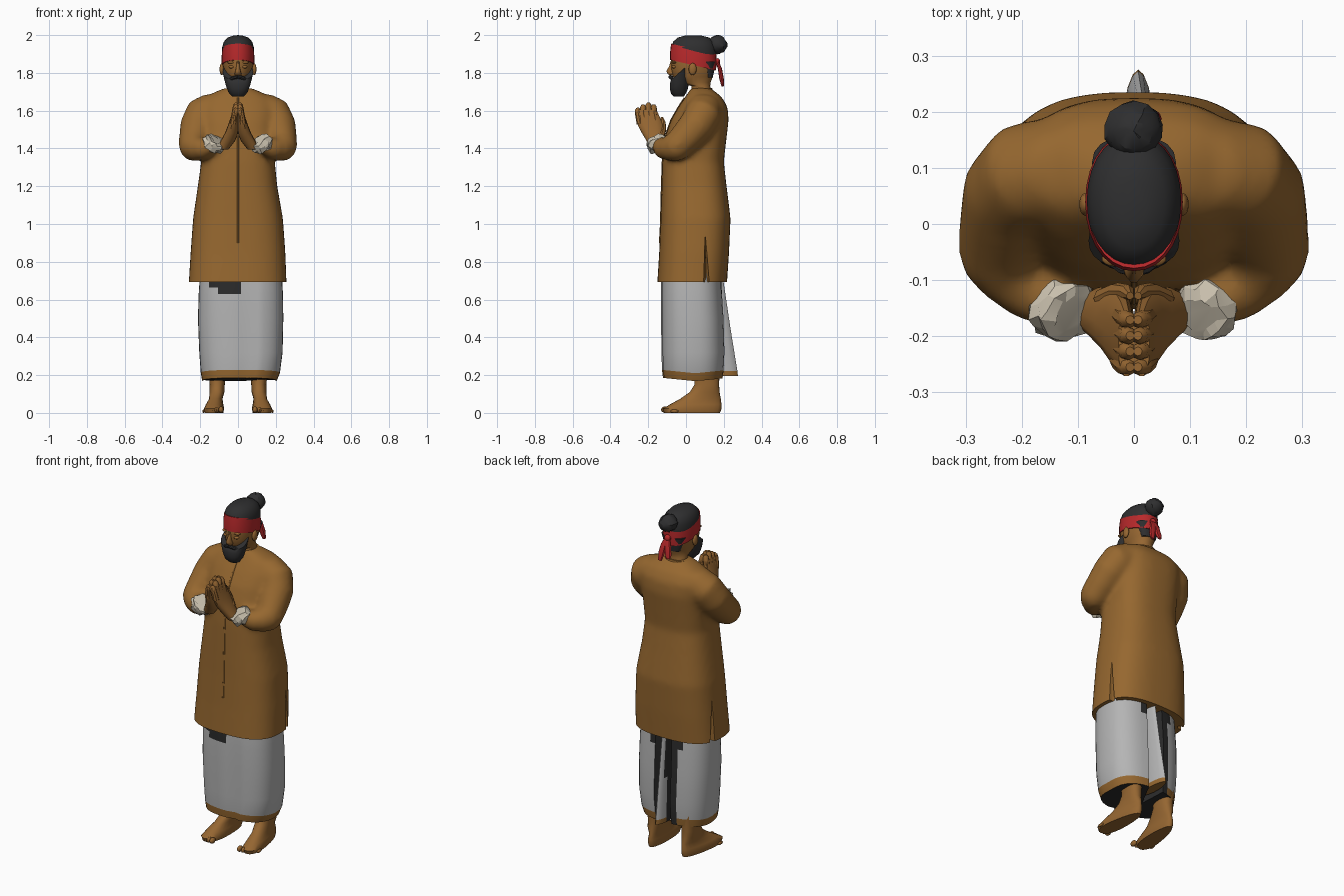
import bpy, bmesh, math, random
from mathutils import Vector, Matrix

random.seed(4)

def material(name, r, g, b):
    m = bpy.data.materials.new(name)
    m.diffuse_color = (r, g, b, 1)
    return m

OCHRE = material("ochre cloth", 0.305, 0.137, 0.029)
SKIN = material("brown skin", 0.30, 0.132, 0.031)
GREY = material("pale grey cloth", 0.46, 0.46, 0.46)
DARK = material("black hair", 0.028, 0.028, 0.029)
SHADE = material("dark lining", 0.024, 0.024, 0.024)
RED = material("red cloth", 0.48, 0.022, 0.024)
BEAD = material("ivory beads", 0.60, 0.54, 0.43)

def skin_rings(bm, rings):
    """Join rings of vertices into a closed skin with capped ends."""
    n = len(rings[0])
    for a, b in zip(rings, rings[1:]):
        for i in range(n):
            j = (i + 1) % n
            bm.faces.new((a[i], a[j], b[j], b[i]))
    bm.faces.new(rings[0][::-1])
    bm.faces.new(rings[-1])

def loft(bm, sections, n=24, power=2.3, side=1, shear=0.0, yref=0.0):
    """Stack rounded outlines; each section is z, x0, x1, y0, y1."""
    rings = []
    for z, x0, x1, y0, y1 in sections:
        ring = []
        for i in range(n):
            t = 2 * math.pi * i / n
            c, s = math.cos(t), math.sin(t)
            px = math.copysign(abs(c) ** (2 / power), c)
            py = math.copysign(abs(s) ** (2 / power), s)
            x = (x0 + x1) / 2 + px * (x1 - x0) / 2
            y = (y0 + y1) / 2 + py * (y1 - y0) / 2
            ring.append(bm.verts.new((side * x, y, z + shear * (y - yref))))
        rings.append(ring)
    skin_rings(bm, rings)
    return rings

def tube(bm, path, n=10, side=1, flat=1.0):
    """Round tube along x, y, z, radius points."""
    pts = [Vector((side * p[0], p[1], p[2])) for p in path]
    u = Vector((1, 0.02, 0.03))
    rings = []
    for i, p in enumerate(pts):
        t = (pts[min(i + 1, len(pts) - 1)] - pts[max(i - 1, 0)]).normalized()
        u = (u - t * u.dot(t)).normalized()
        v = t.cross(u)
        r = path[i][3]
        rings.append([bm.verts.new(p + u * r * math.cos(a) + v * r * flat * math.sin(a))
                      for a in (2 * math.pi * k / n for k in range(n))])
    skin_rings(bm, rings)

def ball(bm, loc, size, seg=14):
    m = Matrix.Translation(loc) @ Matrix.Diagonal((*size, 1))
    return bmesh.ops.create_uvsphere(bm, u_segments=seg, v_segments=seg // 2 + 2,
                                     radius=1, matrix=m)["verts"]

def finish(bm, name, mats, rule=None, angle=35):
    bmesh.ops.recalc_face_normals(bm, faces=bm.faces)
    if rule:
        for f in bm.faces:
            f.material_index = rule(f.calc_center_median(), f.normal)
    me = bpy.data.meshes.new(name)
    bm.to_mesh(me)
    bm.free()
    for m in mats:
        me.materials.append(m)
    ob = bpy.data.objects.new(name, me)
    bpy.context.collection.objects.link(ob)
    shade(ob, angle)
    return ob

def shade(ob, angle, apply=False):
    bpy.ops.object.select_all(action='DESELECT')
    ob.select_set(True)
    bpy.context.view_layer.objects.active = ob
    if apply:
        bpy.ops.object.convert(target='MESH')
    bpy.ops.object.shade_smooth_by_angle(angle=math.radians(angle))

# Tunic: torso and sleeves fused into one smooth skin
bm = bmesh.new()
loft(bm, [(0.64, -.264, .259, -.155, .214), (0.85, -.251, .251, -.142, .228),
          (1.03, -.238, .238, -.134, .236), (1.2, -.213, .208, -.129, .215),
          (1.33, -.195, .195, -.125, .2), (1.45, -.2, .2, -.115, .214),
          (1.55, -.2, .2, -.08, .226), (1.62, -.2, .2, -.04, .22),
          (1.672, -.175, .175, -.005, .19), (1.7, -.12, .12, .015, .155),
          (1.72, -.07, .07, .025, .13)], n=40, power=2.7)
for s in (1, -1):
    arm = [(.13, .095, 1.605, .095), (.188, .088, 1.578, .098), (.213, .055, 1.52, .095),
           (.226, .0, 1.46, .087), (.234, -.045, 1.415, .08), (.215, -.085, 1.40, .07),
           (.18, -.12, 1.40, .058), (.12, -.15, 1.428, .042)]
    tube(bm, arm, n=18, side=s)
    ball(bm, (s * .234, -.05, 1.412), (.08, .08, .08))
tunic = finish(bm, "tunic", [OCHRE])
rm = tunic.modifiers.new("fuse", 'REMESH')
rm.mode, rm.voxel_size = 'VOXEL', 0.013
sm = tunic.modifiers.new("soften", 'SMOOTH')
sm.factor, sm.iterations = 0.5, 14
# Straight hem and side slits
bm = bmesh.new()
loft(bm, [(.5, -.5, .5, -.5, .5), (.693, -.5, .5, -.5, .5)], n=8)
for s in (1, -1):
    loft(bm, [(.6, .205, .35, .085, .135), (.93, .225, .35, .1, .104)], n=8, side=s)
cutter = finish(bm, "hem_cutter", [OCHRE])
cutter.hide_render = True
cut = tunic.modifiers.new("trim", 'BOOLEAN')
cut.operation, cut.object, cut.use_self = 'DIFFERENCE', cutter, True
shade(tunic, 40, apply=True)
bpy.data.objects.remove(cutter)

# Collar band
bm = bmesh.new()
loft(bm, [(1.67, -.082, .082, .0, .148), (1.712, -.07, .07, .022, .138)], shear=.12, yref=.07)
finish(bm, "collar", [OCHRE])

# Wrapped lower garment with an ochre border, dark lining and a rear notch
bm = bmesh.new()
rings = loft(bm, [(.188, -.19, .205, -.122, .195), (.23, -.197, .222, -.127, .2),
                  (.32, -.205, .236, -.13, .205), (.5, -.212, .24, -.132, .2),
                  (.63, -.208, .238, -.133, .192), (.665, -.206, .236, -.132, .19),
                  (.74, -.2, .232, -.13, .185)], n=40, power=2.6)
for k, r in enumerate(rings):
    r[10].co.y, r[10].co.x = .05, -.015     # rear notch
    r[31].co.y += .012                      # front crease
    if k < 2:                               # hem dips in the middle
        for v in r:
            v.co.z -= .02 * max(0, 1 - abs(v.co.y - .05) / .2)
def drape_rule(c, n):
    if abs(n.z) > .8 or (abs(c.x) < .06 and c.y > .05):
        return 2
    if c.z > .632:
        left = -.155 if c.z > .665 else -.11
        if (c.y < 0 and left < c.x < .0) or (c.y > .1 and abs(c.x) < .1):
            return 2
    return 1 if c.z < .225 else 0
finish(bm, "wrapped_garment", [GREY, OCHRE, SHADE], drape_rule)

# Rear hanging fold
bm = bmesh.new()
loft(bm, [(.195, -.02, .035, .08, .275), (.222, -.02, .035, .08, .272),
          (.45, -.008, .035, .08, .235), (.72, .0, .035, .08, .195)], n=16, power=1.8)
finish(bm, "rear_fold", [GREY, OCHRE, SHADE],
       lambda c, n: 2 if n.x < -.55 and c.y < .2 else (1 if c.z < .22 else 0))

# Feet with toes
for s, label in ((1, "left"), (-1, "right")):
    bm = bmesh.new()
    rings = loft(bm, [(0, .068, .178, -.115, .18), (.022, .062, .184, -.122, .188),
                      (.045, .068, .176, -.085, .188), (.075, .074, .162, -.03, .184),
                      (.11, .072, .152, .02, .178), (.15, .07, .15, .045, .175),
                      (.21, .066, .156, .045, .178), (.35, .06, .166, .03, .18)], side=s)
    for r in rings[:4]:
        for v in r:            # narrow heel, toes turned out
            k = (v.co.y + .1) / .29
            v.co.x = s * .118 + (v.co.x - s * .118) * (1 - .4 * k) + s * .012 * (1 - 2 * k)
    for i in range(5):
        size = .017 - .002 * i
        ball(bm, (s * (.09 + .023 * i), -.11 + .003 * i * i, size), (size * .8, .022, size), 10)
    finish(bm, label + "_foot", [SKIN], angle=50)

# Praying hands and bead cuffs
for s, label in ((1, "left"), (-1, "right")):
    bm = bmesh.new()
    loft(bm, [(1.395, .05, .112, -.185, -.125), (1.44, .015, .092, -.21, -.112),
              (1.48, .0, .07, -.234, -.115), (1.52, -.001, .054, -.255, -.12),
              (1.56, -.002, .04, -.268, -.135), (1.605, -.002, .028, -.272, -.155)],
         n=14, side=s)
    for i, top in enumerate((1.614, 1.632, 1.642, 1.632)):
        y = -.255 + .028 * i
        tube(bm, [(.026, y + .012, 1.53, .018), (.017, y + .002, 1.585, .017),
                  (.010, y, top - .012, .0155), (.007, y, top, .008)], n=8, side=s)
    tube(bm, [(.055, -.135, 1.46, .02), (.03, -.122, 1.50, .018),
              (.012, -.122, 1.54, .014), (.007, -.128, 1.565, .007)], n=8, side=s)
    finish(bm, label + "_hand", [SKIN], angle=40)

    bm = bmesh.new()
    base, axis = Vector((.14, -.144, 1.408)), Vector((-.5, -.35, .75)).normalized()
    path = [(*(base + axis * d), r) for d, r in
            ((-.006, .036), (-.002, .054), (.016, .06), (.032, .06), (.048, .053), (.052, .034))]
    tube(bm, path, n=14, side=s)
    for v in bm.verts:
        v.co += Vector([random.uniform(-.007, .007) for _ in range(3)])
    finish(bm, label + "_bead_cuff", [BEAD], angle=15)

# Head, neck, nose, ears and eyelids
bm = bmesh.new()
loft(bm, [(1.66, -.066, .066, .025, .14), (1.73, -.056, .056, .03, .128),
          (1.75, -.056, .056, -.045, .13), (1.78, -.07, .07, -.07, .142),
          (1.82, -.078, .078, -.078, .152), (1.86, -.081, .081, -.08, .156),
          (1.93, -.079, .079, -.07, .15)], n=28, power=2.1)
loft(bm, [(1.785, -.012, .012, -.085, -.06), (1.795, -.019, .019, -.098, -.06),
          (1.81, -.014, .014, -.105, -.06), (1.835, -.009, .009, -.09, -.06),
          (1.862, -.008, .008, -.082, -.06)], n=10)
for s in (1, -1):
    ball(bm, (s * .086, .035, 1.82), (.012, .021, .032))
    ball(bm, (s * .033, -.062, 1.832), (.017, .013, .009))
    ball(bm, (s * .034, -.062, 1.856), (.024, .014, .008))
finish(bm, "head", [SKIN], angle=45)

# Beard rising into sideburns, and moustache
bm = bmesh.new()
rings = loft(bm, [(1.676, -.032, .032, -.065, -.01), (1.69, -.052, .052, -.079, .008),
                  (1.72, -.066, .066, -.086, .02), (1.745, -.075, .075, -.085, .022),
                  (1.762, -.081, .081, -.08, .02)], n=24)
for k, r in enumerate(rings):
    for v in r:
        v.co.z += .22 * k * (v.co.y + .08)
for s in (1, -1):
    tube(bm, [(0, -.085, 1.779, .009), (.022, -.079, 1.775, .010), (.046, -.064, 1.762, .007)],
         n=8, side=s)
finish(bm, "beard", [DARK], angle=40)

# Hair cap and bun
bm = bmesh.new()
loft(bm, [(1.85, -.082, .082, -.07, .156), (1.90, -.084, .084, -.078, .16),
          (1.935, -.084, .084, -.079, .16), (1.965, -.075, .075, -.068, .148),
          (1.987, -.055, .055, -.044, .122), (1.998, -.022, .022, -.002, .08)],
     n=28, power=2.1)
loft(bm, [(1.775, -.045, .045, .1, .142), (1.86, -.075, .075, .06, .158)], n=18)
for v in ball(bm, (0, .166, 1.95), (.052, .052, .049)):
    v.co += Vector([random.uniform(-.003, .003) for _ in range(3)])
for v in bm.verts:
    v.co.z = min(v.co.z, 2.0)
finish(bm, "hair", [DARK], angle=30)

# Headband, knot and hanging ties
bm = bmesh.new()
loft(bm, [(1.868, -.086, .086, -.084, .159), (1.91, -.087, .087, -.084, .162),
          (1.955, -.083, .083, -.079, .16)], n=28, power=2.1, shear=-.23, yref=-.08)
ball(bm, (.005, .166, 1.858), (.02, .015, .02), 10)
for dx, end in ((.025, 1.73), (-.02, 1.75)):
    tube(bm, [(.005, .164, 1.865, .012), (.005 + dx * .6, .18, 1.82, .018),
              (.005 + dx, .188, 1.77, .02), (.005 + dx * 1.2, .195, end, .012)], n=8, flat=.6)
finish(bm, "headband", [RED], angle=35)

# Front button placket
bm = bmesh.new()
tube(bm, [(0, -.141, .9, .005), (0, -.1355, 1.0, .005), (0, -.1305, 1.2, .005),
          (0, -.126, 1.33, .005), (0, -.116, 1.45, .005), (0, -.081, 1.55, .005),
          (0, -.041, 1.62, .005), (0, -.01, 1.668, .005)], n=8, flat=.5)
finish(bm, "placket", [OCHRE])
